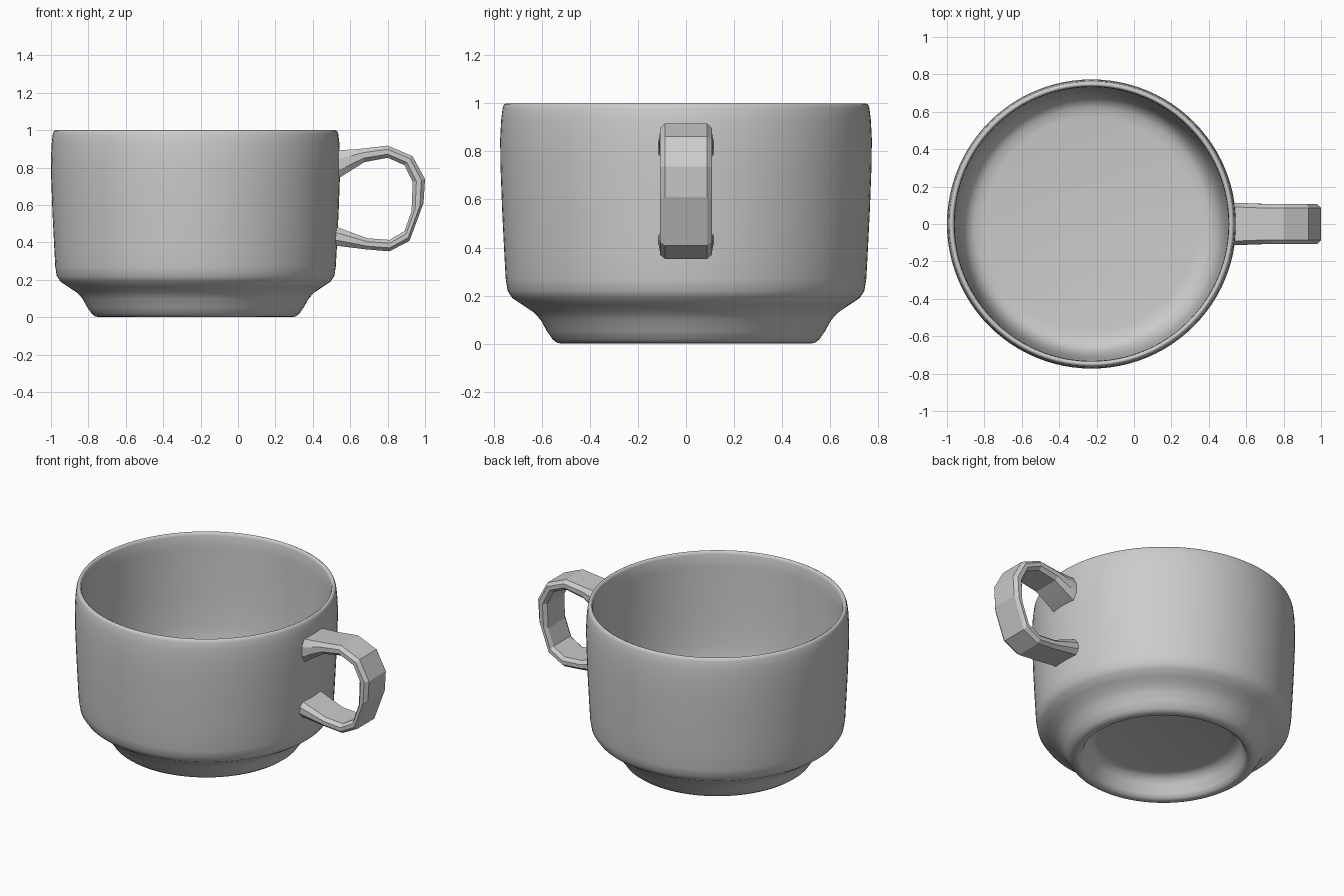
import bpy, bmesh, math

if "Cube" in bpy.data.objects:
    bpy.data.objects.remove(bpy.data.objects["Cube"])

CX = -0.227  # cup axis
grey = bpy.data.materials.new("plain grey")
grey.diffuse_color = (0.6, 0.6, 0.6, 1)
grey.use_nodes = True
grey.node_tree.nodes["Principled BSDF"].inputs["Base Color"].default_value = grey.diffuse_color


def finish(bm, name, angle):
    bmesh.ops.recalc_face_normals(bm, faces=bm.faces)
    me = bpy.data.meshes.new(name)
    bm.to_mesh(me)
    bm.free()
    me.materials.append(grey)
    ob = bpy.data.objects.new(name, me)
    bpy.context.collection.objects.link(ob)
    bpy.ops.object.select_all(action='DESELECT')
    ob.select_set(True)
    bpy.context.view_layer.objects.active = ob
    bpy.ops.object.shade_smooth_by_angle(angle=math.radians(angle))
    return ob


# Cup body: lathe profile from foot recess, up the outside, over the rim, down to the floor
profile = [(0, .13), (.39, .13), (.43, .12), (.455, .085), (.475, .03), (.49, .005), (.51, 0),
           (.535, .003), (.555, .018), (.58, .055), (.605, .10), (.635, .132), (.68, .162),
           (.722, .19), (.742, .22), (.75, .27), (.757, .40), (.765, .56), (.772, .75),
           (.773, .85), (.769, .93), (.763, .98), (.757, .995), (.748, 1.0), (.739, .995),
           (.734, .98), (.732, .90), (.729, .75), (.722, .55), (.713, .40), (.702, .32),
           (.685, .265), (.66, .225), (.625, .203), (.57, .195), (0, .195)]
bm = bmesh.new()
vs = [bm.verts.new((CX + r, 0, z)) for r, z in profile]
es = [bm.edges.new(p) for p in zip(vs, vs[1:])]
bmesh.ops.spin(bm, geom=vs + es, cent=(CX, 0, 0), axis=(0, 0, 1),
               angle=math.tau, steps=96, use_merge=True)
bmesh.ops.remove_doubles(bm, verts=bm.verts, dist=1e-4)
finish(bm, "cup_body", 60)

# Handle: chamfered strap swept through stations (outer x, z, inner x, z, half width)
stations = [(.515, .89, .515, .735, .114), (.56, .893, .55, .75, .113),
            (.667, .901, .676, .829, .108), (.80, .917, .80, .852, .108),
            (.933, .861, .89, .813, .108), (1.0, .738, .934, .722, .108),
            (.992, .61, .928, .567, .108), (.917, .408, .89, .46, .108),
            (.81, .352, .81, .413, .108), (.687, .362, .69, .422, .108),
            (.54, .38, .55, .474, .113), (.505, .38, .505, .49, .114)]
section = [(1, .7), (.8, 1), (-.8, 1), (-1, .7), (-1, .3), (-.8, 0), (.8, 0), (1, .3)]
bm = bmesh.new()
rings = []
for ox, oz, ix, iz, w in stations:
    rings.append([bm.verts.new((ix + (ox - ix) * t, w * s, iz + (oz - iz) * t))
                  for s, t in section])
for a, b in zip(rings, rings[1:]):
    for i in range(8):
        j = (i + 1) % 8
        bm.faces.new((a[i], a[j], b[j], b[i]))
bm.faces.new(rings[0])
bm.faces.new(rings[-1])
finish(bm, "handle", 15)
